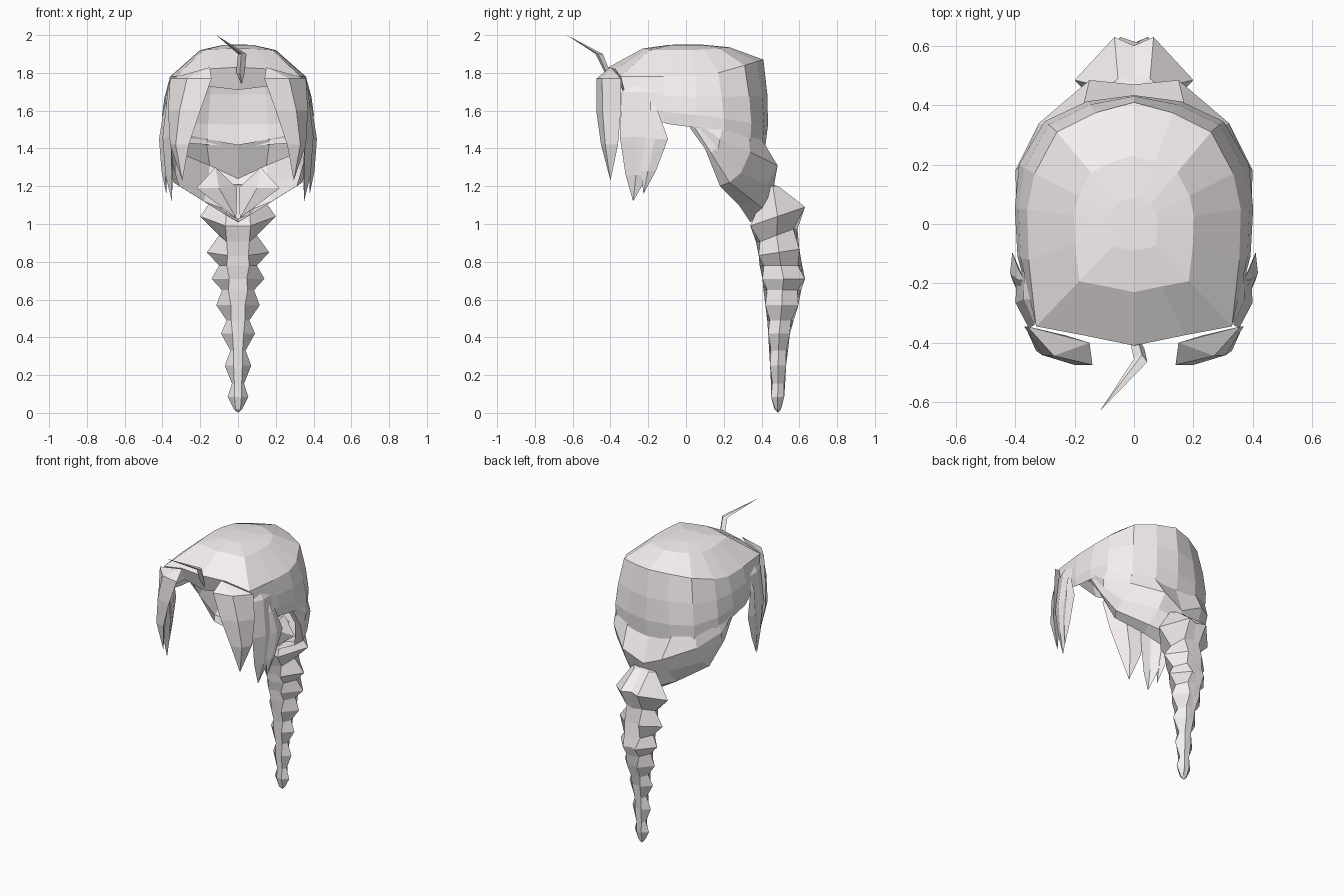
import bpy, bmesh
from mathutils import Vector

# Pale warm grey hair
hair = bpy.data.materials.new("pale_hair")
hair.diffuse_color = (.93, .88, .88, 1)


def build(name, rows, closed=False, start=None, end=None, mirror=True):
    """Loft rows of points, optionally closing each row and fanning to end points."""
    bm = bmesh.new()
    grid = [[bm.verts.new(p) for p in r] for r in rows]
    n = len(grid[0])
    span = n if closed else n - 1
    for a, b in zip(grid, grid[1:]):
        for i in range(span):
            j = (i + 1) % n
            bm.faces.new((a[i], a[j], b[j], b[i]))
    for tip, row in ((start, grid[0]), (end, grid[-1])):
        if tip:
            v = bm.verts.new(tip)
            for i in range(span):
                bm.faces.new((v, row[i], row[(i + 1) % n]))
    bmesh.ops.recalc_face_normals(bm, faces=bm.faces)
    me = bpy.data.meshes.new(name)
    bm.to_mesh(me)
    bm.free()
    me.materials.append(hair)
    ob = bpy.data.objects.new(name, me)
    bpy.context.collection.objects.link(ob)
    if mirror:
        m = ob.modifiers.new("mirror", 'MIRROR')
        m.use_clip = True
        m.merge_threshold = 0.001
    return ob


def lock(name, sections, root, tip, mirror=True):
    """Diamond-section hair lock: (edge a xy, edge b xy, half thickness, z)."""
    rows = []
    for a, b, t, z in sections:
        a, b = Vector(a), Vector(b)
        d = (b - a).normalized()
        out = Vector((d.y, -d.x)) * t
        m = (a + b) / 2
        rows.append([(p.x, p.y, z) for p in (a, m + out, b, m - out)])
    return build(name, rows, True, root, tip, mirror)


# Cap: crown rings shrink from the shoulder line to the apex, then walls drop to the hem
shoulder = [(0, -.41, 1.83), (.17, -.375, 1.82), (.33, -.345, 1.78), (.355, -.12, 1.78),
            (.36, .05, 1.78), (.335, .17, 1.80), (.26, .31, 1.84), (.13, .375, 1.86), (0, .41, 1.87)]
hem = [(0, -.37, 1.71), (.17, -.345, 1.73), (.34, -.30, 1.60), (.385, -.10, 1.53),
       (.395, .05, 1.51), (.385, .20, 1.48), (.30, .34, 1.43), (.16, .405, 1.42), (0, .42, 1.41)]
top = 1.95
cap_rows = [[(x * s, y * s, top - (top - z) * s ** 3) for x, y, z in shoulder]
            for s in (.22, .56)]
cap_rows.append(shoulder)
for t in (.4, .75):
    row = []
    for a, b in zip(shoulder, hem):
        p = Vector(a).lerp(Vector(b), t)
        k = 1.04 if p.y > -.2 else 1.0
        row.append((p.x * k, p.y * k, p.z))
    cap_rows.append(row)
cap_rows.append(hem)
build("hair_cap", cap_rows, start=(0, 0, top))

# Nape: hair swept from each side, meeting in a V at the braid
nape_rows = [
    [(.38, .06, 1.56), (.38, .20, 1.53), (.30, .33, 1.48), (.17, .40, 1.45), (0, .41, 1.42)],
    [(.395, .06, 1.54), (.40, .18, 1.45), (.32, .34, 1.38), (.15, .485, 1.31), (0, .47, 1.24)],
    [(.385, .05, 1.53), (.395, .17, 1.40), (.33, .29, 1.27), (.16, .43, 1.21), (0, .46, 1.17)],
    [(.39, .04, 1.52), (.39, .13, 1.38), (.34, .23, 1.22), (.18, .36, 1.12), (0, .44, 1.05)],
    [(.38, .02, 1.51), (.37, .10, 1.40), (.31, .18, 1.20), (.15, .28, 1.10), (0, .34, 1.01)],
]
build("nape_sweep", nape_rows)

# Pair of lobes inside the nape where the braid begins
lock("braid_root", [((.004, .385), (.22, .31), .035, 1.19)], (.12, .34, 1.30), (.01, .36, 1.03))

# Braid: alternating wide and pinched rings with a central groove (z, half width, front y, back y)
braid = [(1.20, .09, .43, .49), (1.04, .20, .34, .63), (.94, .10, .37, .59), (.85, .165, .385, .60),
         (.78, .10, .39, .615), (.71, .14, .405, .63), (.65, .085, .41, .61), (.57, .115, .42, .595),
         (.49, .06, .43, .57), (.42, .09, .435, .55), (.33, .04, .44, .54), (.25, .07, .445, .53),
         (.155, .032, .45, .525), (.085, .055, .45, .52), (.02, .022, .468, .503)]
rings = []
for i, (z, w, f, b) in enumerate(braid):
    wide = i % 2 == 1
    inner = w * (.33 if wide else .6)
    groove = (b - f) * (.10 if wide else 0)
    pinch = (b - f) * (0 if wide or i == 0 else .10)
    tilt = .05 * max(0, 1 - abs(i - 1) / 3) if i else 0
    m = (f + b) / 2
    half = [(0, f + groove, z - tilt), (inner, f + pinch, z - tilt), (w, m, z),
            (inner, b - pinch, z + tilt), (0, b - groove, z + tilt)]
    rings.append(half + [(-x, y, h) for x, y, h in half[3:0:-1]])
build("braid", rings, True, (0, .45, 1.21), (0, .487, 0), mirror=False)

# Face-framing locks
lock("front_lock", [((.14, -.475), (.36, -.345), .04, 1.77),
                    ((.20, -.475), (.37, -.345), .04, 1.60),
                    ((.26, -.45), (.36, -.36), .03, 1.42)],
     (.15, -.40, 1.83), (.295, -.40, 1.23))
lock("side_lock", [((.335, -.34), (.37, -.16), .02, 1.70),
                   ((.355, -.35), (.395, -.17), .025, 1.46),
                   ((.35, -.32), (.38, -.20), .02, 1.26)],
     (.33, -.25, 1.77), (.35, -.28, 1.12))
lock("rear_side_lock", [((.375, -.22), (.39, -.15), .012, 1.60),
                        ((.39, -.23), (.41, -.095), .018, 1.45),
                        ((.385, -.24), (.395, -.16), .015, 1.28)],
     (.37, -.19, 1.67), (.38, -.225, 1.16))

# Stray strand standing up from the fringe
lock("stray_strand", [((-.01, -.41), (.035, -.42), .015, 1.80),
                      ((0, -.455), (.045, -.465), .02, 1.90)],
     (.02, -.39, 1.74), (-.115, -.63, 2.0), mirror=False)
